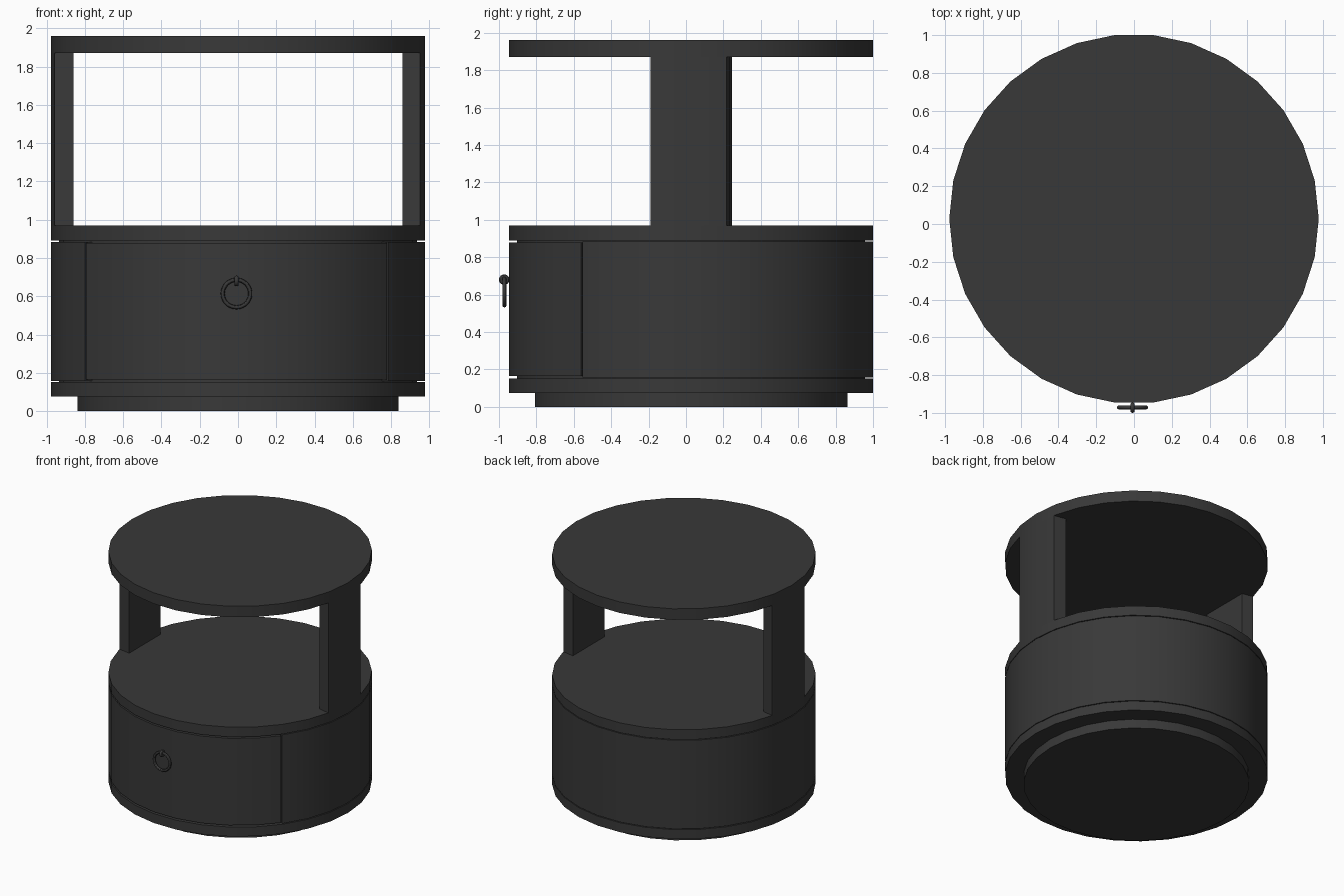
import bpy, bmesh, math
from mathutils import Matrix

if "Cube" in bpy.data.objects:
    bpy.data.objects.remove(bpy.data.objects["Cube"])

CY = 0.0275          # depth centre of the round body
R = 0.978            # outer radius
N = 30               # sides of the round parts
STEP = 360 / N


def rim(a, r=R):
    """Point on the N-sided outline at angle a (degrees)."""
    off = (a % STEP) - STEP / 2
    d = r * math.cos(math.radians(STEP / 2)) / math.cos(math.radians(off))
    return d * math.cos(math.radians(a)), CY + d * math.sin(math.radians(a))


def prism(name, outline, z0, z1):
    """Extrude a counter-clockwise outline from z0 to z1."""
    bm = bmesh.new()
    base = bm.faces.new([bm.verts.new((x, y, z0)) for x, y in outline])
    ext = bmesh.ops.extrude_face_region(bm, geom=[base])
    for v in ext["geom"]:
        if isinstance(v, bmesh.types.BMVert):
            v.co.z = z1
    bmesh.ops.recalc_face_normals(bm, faces=bm.faces)
    return finish(name, bm)


def finish(name, bm):
    mesh = bpy.data.meshes.new(name)
    bm.to_mesh(mesh)
    bm.free()
    ob = bpy.data.objects.new(name, mesh)
    bpy.context.collection.objects.link(ob)
    bpy.ops.object.select_all(action='DESELECT')
    ob.select_set(True)
    bpy.context.view_layer.objects.active = ob
    bpy.ops.object.shade_smooth_by_angle(angle=math.radians(30))
    mat = bpy.data.materials.get("dark_finish")
    if not mat:
        mat = bpy.data.materials.new("dark_finish")
        mat.diffuse_color = (0.04, 0.04, 0.04, 1)
        mat.use_nodes = True
        mat.node_tree.nodes["Principled BSDF"].inputs["Base Color"].default_value = mat.diffuse_color
    mesh.materials.append(mat)
    return ob


def disc(name, r, z0, z1):
    return prism(name, [rim(i * STEP, r) for i in range(N)], z0, z1)


def arc_panel(name, a0, a1, z0, z1, thick=0.05):
    """Curved panel following the outline between two angles."""
    mids = [i * STEP for i in range(-N, 2 * N) if a0 < i * STEP < a1]
    angles = [a0] + mids + [a1]
    outer = [rim(a) for a in angles]
    inner = [rim(a, R - thick) for a in reversed(angles)]
    return prism(name, outer + inner, z0, z1)


def ring(name, major, minor, matrix, seg=32, sides=12):
    bm = bmesh.new()
    loops = []
    for i in range(seg):
        a = 2 * math.pi * i / seg
        loops.append([])
        for j in range(sides):
            b = 2 * math.pi * j / sides
            d = major + minor * math.cos(b)
            loops[-1].append(bm.verts.new(
                (d * math.cos(a), d * math.sin(a), minor * math.sin(b))))
    for i in range(seg):
        p, q = loops[i], loops[(i + 1) % seg]
        for j in range(sides):
            k = (j + 1) % sides
            bm.faces.new((p[j], q[j], q[k], p[k]))
    bm.transform(matrix)
    return finish(name, bm)


# Stacked round boards
disc("plinth", 0.84, 0.0, 0.075)
disc("bottom_board", R, 0.075, 0.152)
disc("cabinet_core", 0.935, 0.152, 0.89)
disc("middle_shelf", R, 0.89, 0.97)
disc("top_board", R, 1.87, 1.96)

# Curved cabinet wall and drawer front, with shadow gaps between them
arc_panel("cabinet_wall", -36.4, 215.1, 0.158, 0.884)
arc_panel("drawer_front", 215.7, 323.0, 0.166, 0.878)

# Two posts: outer face follows the rim, sides slightly slanted
post = [(0.86, -0.171), rim(-12.9), rim(-12), rim(0), rim(11.2), (0.86, 0.236)]
for side, s in (("right", 1), ("left", -1)):
    pts = [(s * x, CY + s * (y - CY)) for x, y in post]
    prism(side + "_post", pts, 0.97, 1.87)

# Ring pull hanging from a small eye
ring("pull_ring", 0.072, 0.0105, Matrix.Translation((-0.008, -0.971, 0.614))
     @ Matrix.Rotation(math.pi / 2, 4, 'X'), 40)
ring("pull_eye", 0.017, 0.011, Matrix.Translation((-0.008, -0.972, 0.68))
     @ Matrix.Rotation(math.pi / 2, 4, 'Y'), 24)
